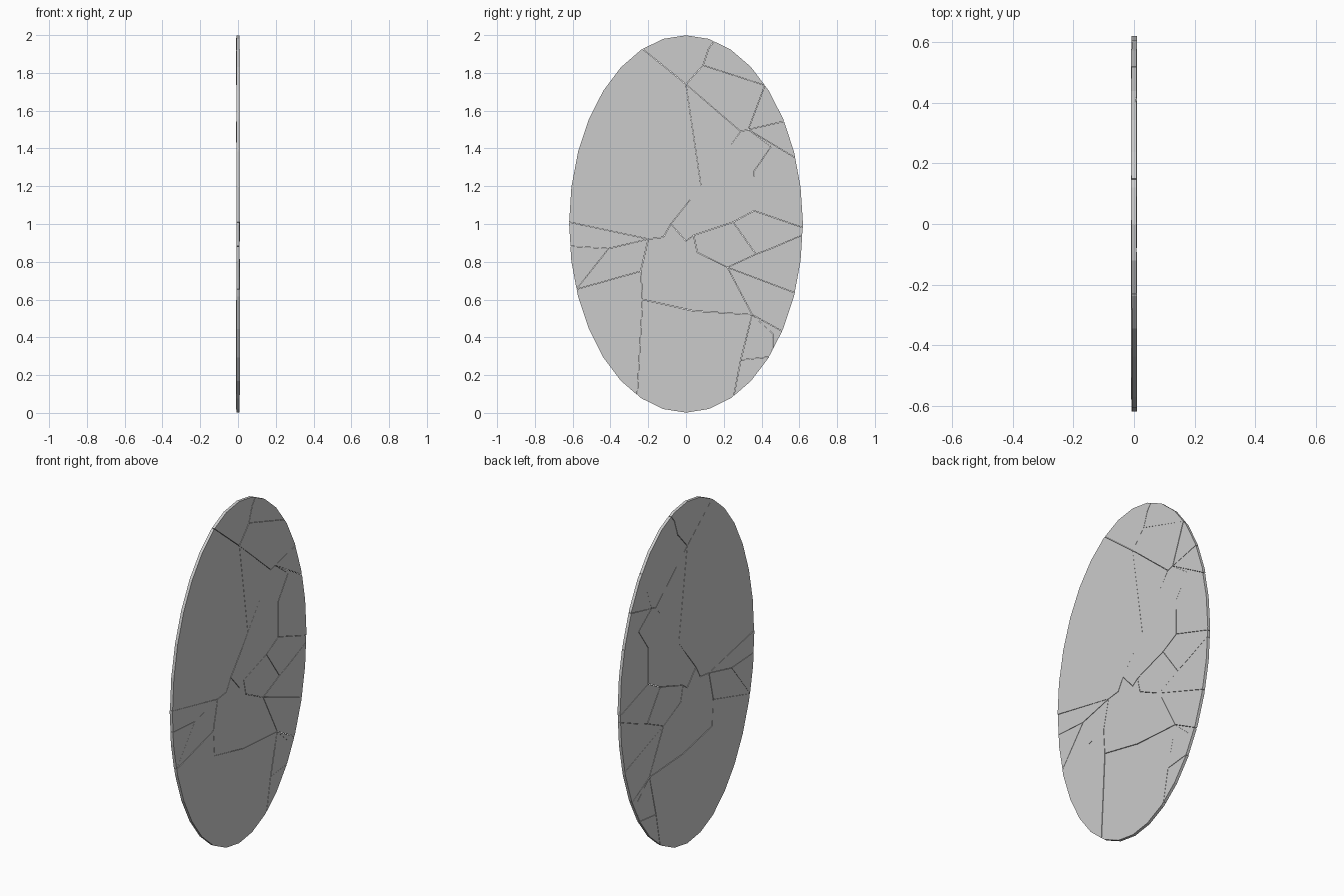
import bpy, bmesh, math, random
from mathutils import Vector

if "Cube" in bpy.data.objects:
    bpy.data.objects.remove(bpy.data.objects["Cube"])

random.seed(4)
SIDES, HALF_W, HALF_H, THICK = 32, 0.62, 1.0, 0.017

# Interior crack junctions (y, z)
NODES = {
    "a": (0.0, 1.74), "b": (0.09, 1.84), "c": (0.12, 1.93),
    "d": (0.33, 1.50), "e": (0.29, 1.49), "g": (0.45, 1.41), "h": (0.36, 1.28),
    "i": (0.08, 1.20), "q": (0.0, 1.10), "j": (-0.08, 1.0), "k": (-0.12, 0.93),
    "m": (-0.20, 0.92), "n": (0.0, 0.91), "o": (0.04, 0.94), "p": (0.25, 1.01),
    "P": (0.36, 1.07), "r": (0.37, 0.84), "R": (0.45, 0.87), "s": (0.22, 0.77),
    "t": (0.06, 0.85), "u": (0.35, 0.52), "v": (0.29, 0.28), "y": (0.46, 0.42),
    "z": (0.46, 0.34), "w": (-0.23, 0.60), "W": (0.04, 0.54), "x": (-0.24, 0.75),
    "l": (-0.41, 0.87),
}

# Each shard: rim span (in 32nds of a turn, clockwise from the top) + junctions
SHARDS = [
    ((-1.94, 1.24), "cba"), ((1.24, 3.78), "bc"), ((3.78, 3.78), "deab"),
    ((3.78, 5.07), "d"), ((5.07, 6.17), "d"), ((6.17, 8.1), "Phgd"),
    (None, "edghPponjq"), (None, "aeqi"), ((24.05, 30.06), "aiqjkm"),
    ((8.1, 8.3), "RrpP"), (None, "prsto"), ((8.3, 9.9), "srR"),
    ((9.9, 11.08), "us"), ((11.08, 11.98), "zyu"), ((11.98, 11.98), "vuyz"),
    ((11.98, 13.85), "v"), ((13.85, 18.2), "wWuv"), (None, "jnotsuWwxmk"),
    ((18.2, 22.2), "xw"), ((22.2, 22.2), "lmx"), ((22.2, 23.4), "l"),
    ((23.4, 24.05), "ml"),
]


def corner(i):
    t = 2 * math.pi * i / SIDES
    return Vector((HALF_W * math.sin(t), 1 + HALF_H * math.cos(t)))


def rim(t):
    i = math.floor(t)
    return corner(i).lerp(corner(i + 1), t - i)


def outline(span, names):
    pts = []
    if span:
        a, b = span
        pts.append(rim(a))
        pts += [corner(i) for i in range(math.floor(a) + 1, math.ceil(b))]
        if b > a:
            pts.append(rim(b))
    return pts + [Vector(NODES[n]) for n in names]


def make_shard(name, pts):
    # Shrink slightly for the crack gap, shift and tilt a hair, then extrude
    mid = sum(pts, Vector((0, 0))) / len(pts)
    shift = random.uniform(-0.001, 0.001)
    ty, tz = random.uniform(-0.003, 0.003), random.uniform(-0.003, 0.003)
    bm = bmesh.new()
    verts = []
    for p in pts:
        d = p - mid
        q = mid + d * max(0.985, 1 - 0.0015 / max(d.length, 0.01))
        verts.append(bm.verts.new((shift + ty * d.x + tz * d.y - THICK / 2, q.x, q.y)))
    face = bm.faces.new(verts)
    ext = bmesh.ops.extrude_face_region(bm, geom=[face], use_keep_orig=True)
    moved = [v for v in ext["geom"] if isinstance(v, bmesh.types.BMVert)]
    bmesh.ops.translate(bm, verts=moved, vec=(THICK, 0, 0))
    bmesh.ops.recalc_face_normals(bm, faces=bm.faces[:])
    mesh = bpy.data.meshes.new(name)
    bm.to_mesh(mesh)
    bm.free()
    bpy.context.collection.objects.link(bpy.data.objects.new(name, mesh))


# Cracked oval pane
for n, (span, names) in enumerate(SHARDS, 1):
    make_shard(f"glass_shard_{n:02d}", outline(span, names))
